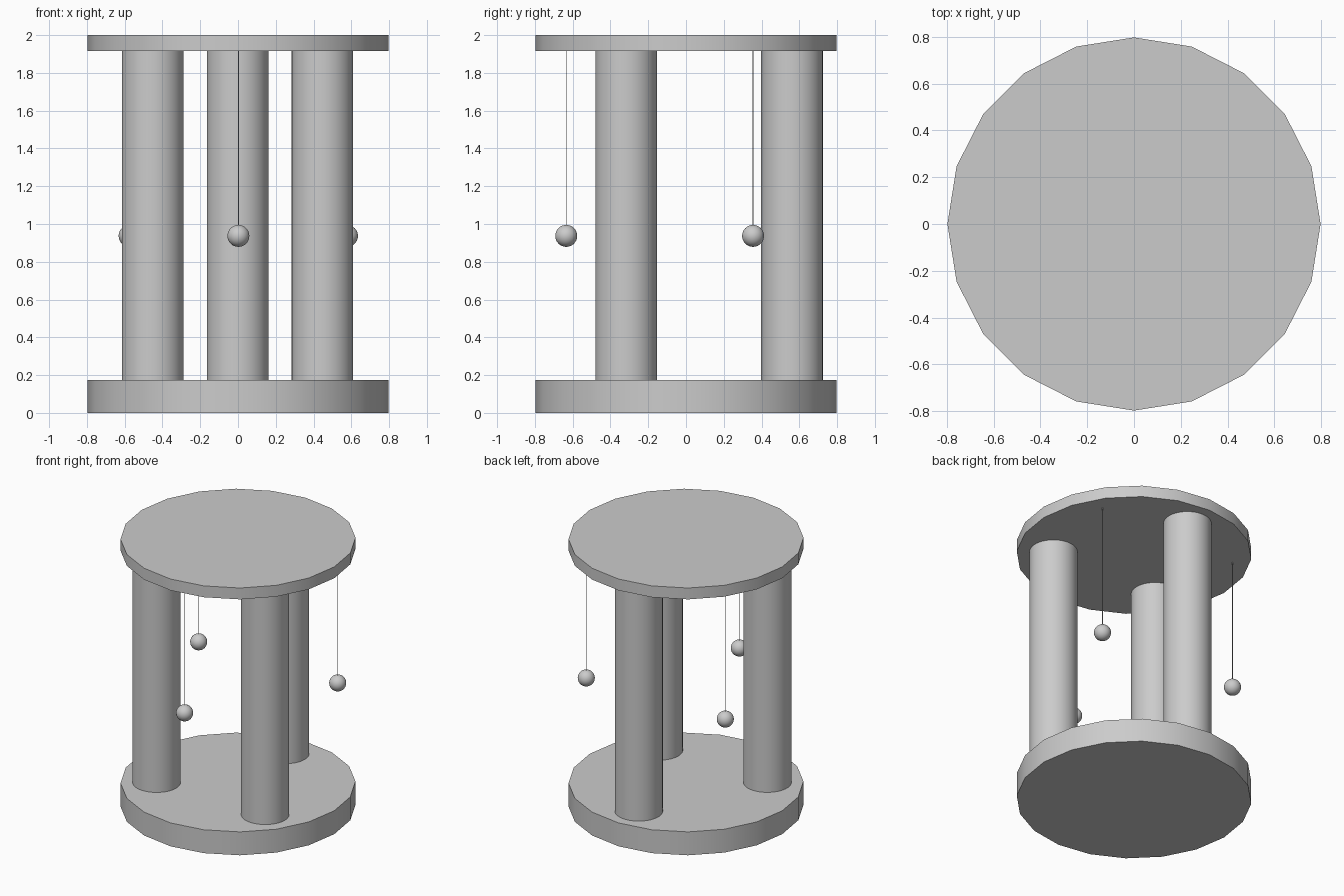
import bpy
import math

if "Cube" in bpy.data.objects:
    bpy.data.objects.remove(bpy.data.objects["Cube"])


def finish(name):
    ob = bpy.context.object
    ob.name = name
    bpy.ops.object.shade_smooth_by_angle(angle=math.radians(35))
    return ob


def cylinder(name, x, y, z0, z1, radius, sides):
    bpy.ops.mesh.primitive_cylinder_add(vertices=sides, radius=radius, depth=z1 - z0,
                                        location=(x, y, (z0 + z1) / 2))
    return finish(name)


BASE_TOP, ROOF_BOTTOM = 0.175, 1.915
BALL_Z, BALL_R = 0.937, 0.058

# Round base and roof discs
cylinder("base_disc", 0, 0, 0, BASE_TOP, 0.797, 20)
cylinder("roof_disc", 0, 0, ROOF_BOTTOM, 2.0, 0.797, 20)

# Three pillars between the discs
pillars = {"left": (-0.452, -0.317), "right": (0.447, -0.317), "back": (-0.002, 0.561)}
for side, (x, y) in pillars.items():
    cylinder(side + "_pillar", x, y, BASE_TOP, ROOF_BOTTOM, 0.163, 64)

# Balls hanging on thin strings from the roof
balls = {"front": (0.002, -0.634), "left": (-0.574, 0.355), "right": (0.577, 0.355)}
for side, (x, y) in balls.items():
    bpy.ops.mesh.primitive_uv_sphere_add(segments=32, ring_count=16, radius=BALL_R,
                                         location=(x, y, BALL_Z))
    finish(side + "_ball")
    cylinder(side + "_string", x, y, BALL_Z + BALL_R - 0.005, ROOF_BOTTOM, 0.002, 8)
